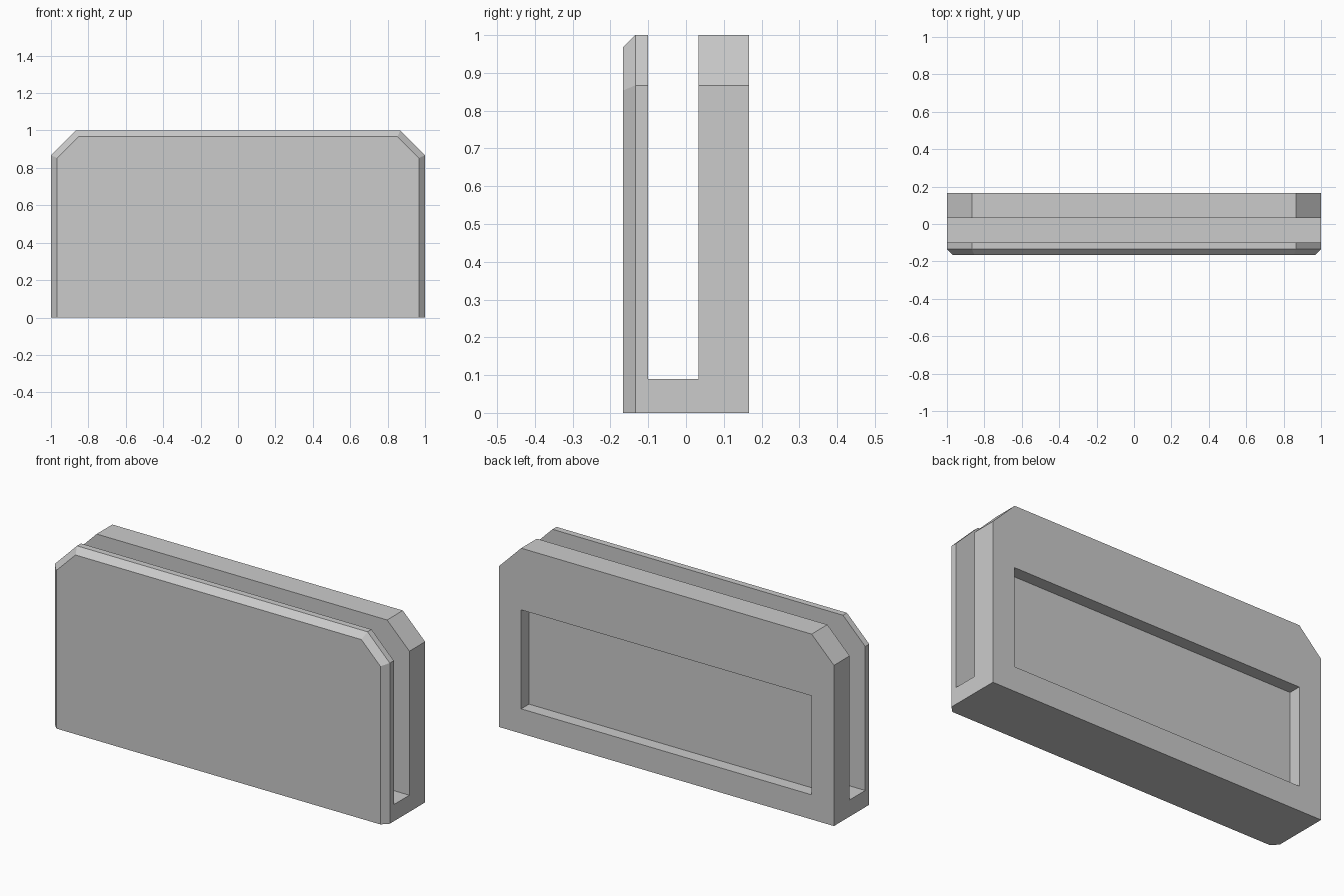
import bpy
import bmesh
from math import radians, tan

cube = bpy.data.objects.get("Cube")
if cube:
    bpy.data.objects.remove(cube, do_unlink=True)

grey = bpy.data.materials.new("plain grey")
grey.use_nodes = True
grey.diffuse_color = (0.6, 0.6, 0.6, 1)
grey.node_tree.nodes["Principled BSDF"].inputs["Base Color"].default_value = grey.diffuse_color

FRONT, BACK, BEVEL, SHOULDER = -0.167, 0.167, 0.033, 0.867


def add_object(name, bm):
    bmesh.ops.recalc_face_normals(bm, faces=bm.faces)
    mesh = bpy.data.meshes.new(name)
    bm.to_mesh(mesh)
    bm.free()
    mesh.materials.append(grey)
    obj = bpy.data.objects.new(name, mesh)
    bpy.context.collection.objects.link(obj)
    return obj


def outline(bm, y, inset):
    """Slab outline with clipped top corners, moved in evenly except at the foot."""
    edge = 1 - inset
    clip = SHOULDER - inset * tan(radians(22.5))
    half = [(edge, 0), (edge, clip), (clip, edge)]
    points = half + [(-x, z) for x, z in reversed(half)]
    return [bm.verts.new((x, y, z)) for x, z in points]


def cut_box(target, name, low, high):
    """Subtract a box given by two opposite corners."""
    bm = bmesh.new()
    bmesh.ops.create_cube(bm, size=1)
    for v in bm.verts:
        v.co = [b if c > 0 else a for c, a, b in zip(v.co, low, high)]
    cutter = add_object(name, bm)
    cutter.hide_render = True
    mod = target.modifiers.new(name, "BOOLEAN")
    mod.operation = "DIFFERENCE"
    mod.solver = "EXACT"
    mod.object = cutter
    bpy.context.view_layer.objects.active = target
    bpy.ops.object.modifier_apply(modifier=mod.name)
    bpy.data.objects.remove(cutter, do_unlink=True)


# Body: bevelled front rim, then a straight run to the back
bm = bmesh.new()
rings = [outline(bm, FRONT, BEVEL), outline(bm, FRONT + BEVEL, 0), outline(bm, BACK, 0)]
for a, b in zip(rings, rings[1:]):
    for i in range(len(a)):
        j = (i + 1) % len(a)
        bm.faces.new((a[i], a[j], b[j], b[i]))
bm.faces.new(rings[0])
bm.faces.new(rings[-1])
body = add_object("slotted_body", bm)

# Slot open at the top and both ends, and the shallow recess in the back
cut_box(body, "slot_cutter", (-2, -0.1, 0.09), (2, 0.033, 2))
cut_box(body, "recess_cutter", (-0.867, 0.1, 0.133), (0.867, 1, 0.667))
